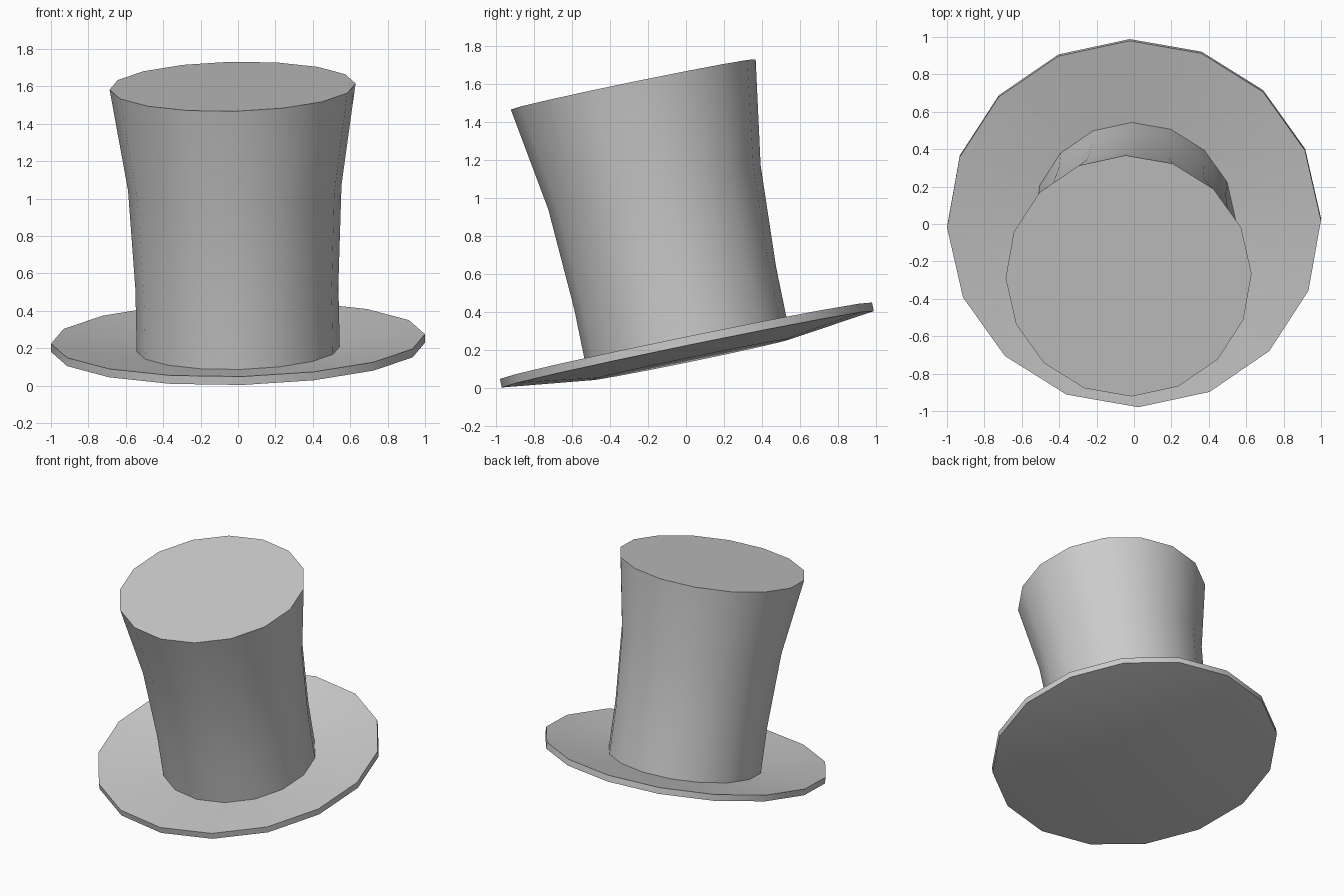
import bpy, bmesh
from math import sin, cos, pi, radians
from mathutils import Euler, Matrix

if "Cube" in bpy.data.objects:
    bpy.data.objects.remove(bpy.data.objects["Cube"])

SIDES = 16
# Whole hat leans forward, with a slight sideways tip and twist
TILT = Matrix.Translation((0, 0, 0.25)) @ Euler(
    (radians(11.6), radians(-1.45), radians(1.1))).to_matrix().to_4x4()


def lathe(name, profile, cap_first=False, cap_last=False):
    """Spin (radius, height) rings about the hat's axis."""
    bm = bmesh.new()
    rings = [[bm.verts.new((r * cos(2 * pi * i / SIDES), r * sin(2 * pi * i / SIDES), z))
              for i in range(SIDES)] for r, z in profile]
    for a, b in zip(rings, rings[1:]):
        for i in range(SIDES):
            j = (i + 1) % SIDES
            bm.faces.new((a[i], a[j], b[j], b[i]))
    if cap_first:
        bm.faces.new(rings[0][::-1])
    if cap_last:
        bm.faces.new(rings[-1])
    bm.transform(TILT)
    mesh = bpy.data.meshes.new(name)
    bm.to_mesh(mesh)
    bm.free()
    ob = bpy.data.objects.new(name, mesh)
    bpy.context.collection.objects.link(ob)
    bpy.ops.object.select_all(action='DESELECT')
    ob.select_set(True)
    bpy.context.view_layer.objects.active = ob
    bpy.ops.object.shade_smooth_by_angle(angle=radians(30))
    return ob


# Brim: shallow dish, closed flat underneath
lathe("brim", [(0.543, -0.102), (1.0, -0.046), (1.0, 0.0), (0.543, -0.055)],
      cap_first=True)

# Crown: flared tube with a flat top
lathe("crown", [(0.543, -0.055), (0.543, 0.285), (0.571, 0.825), (0.658, 1.378)],
      cap_last=True)
